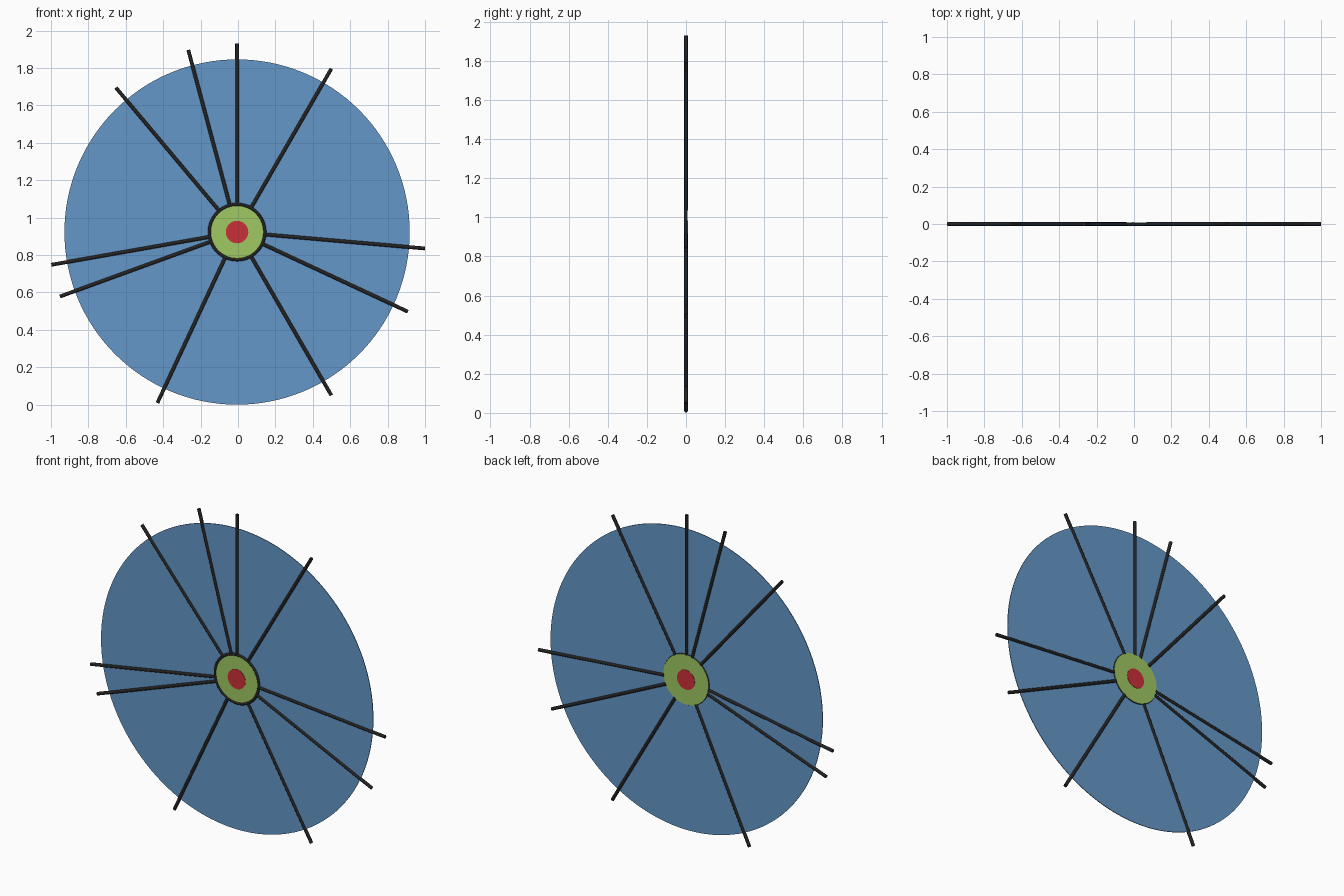
import bpy
from math import radians, cos, sin, pi
from mathutils import Matrix

if "Cube" in bpy.data.objects:
    bpy.data.objects.remove(bpy.data.objects["Cube"])

CX, CZ = -0.005, 0.923     # wheel centre
REACH = 1.008              # spoke tip distance from centre


def material(name, rgb):
    m = bpy.data.materials.new(name)
    m.diffuse_color = (*rgb, 1)
    m.use_nodes = True
    m.node_tree.nodes["Principled BSDF"].inputs["Base Color"].default_value = m.diffuse_color
    return m


BLUE = material("blue", (0.13, 0.31, 0.58))
GREEN = material("green", (0.35, 0.58, 0.12))
RED = material("red", (0.60, 0.03, 0.04))
BLACK = material("black", (0.017, 0.017, 0.017))


def finish(name, mat):
    ob = bpy.context.object
    ob.name = name
    ob.data.materials.append(mat)
    bpy.ops.object.shade_smooth_by_angle(angle=radians(35))
    return ob


def disc(name, radius, front, back, mat, sides=96):
    bpy.ops.mesh.primitive_cylinder_add(
        vertices=sides, radius=radius, depth=back - front,
        location=(CX, (front + back) / 2, CZ), rotation=(pi / 2, 0, 0))
    return finish(name, mat)


# Thin panel, hub plate and centre dot
disc("wheel_panel", 0.923, -0.002, 0.002, BLUE, 128)
disc("hub_plate", 0.153, -0.005, 0.007, GREEN)
disc("hub_dot", 0.060, -0.007, 0.009, RED, 64)

# Dark ring round the hub, set slightly forward
bpy.ops.mesh.primitive_torus_add(
    major_radius=0.148, minor_radius=0.0085, major_segments=96, minor_segments=12,
    location=(CX, -0.0015, CZ), rotation=(pi / 2, 0, 0))
finish("hub_ring", BLACK)

# Unevenly spaced rods from the ring past the panel edge
INNER = 0.150
for i, deg in enumerate((90, 105, 130, 190, 200, 245, 300, 335, 355, 60), 1):
    a = radians(deg)
    mid = (INNER + REACH) / 2
    bpy.ops.mesh.primitive_cylinder_add(
        vertices=16, radius=0.01, depth=REACH - INNER,
        location=(CX + mid * cos(a), 0, CZ + mid * sin(a)),
        rotation=(0, pi / 2 - a, 0))
    finish(f"spoke_{i}", BLACK)
